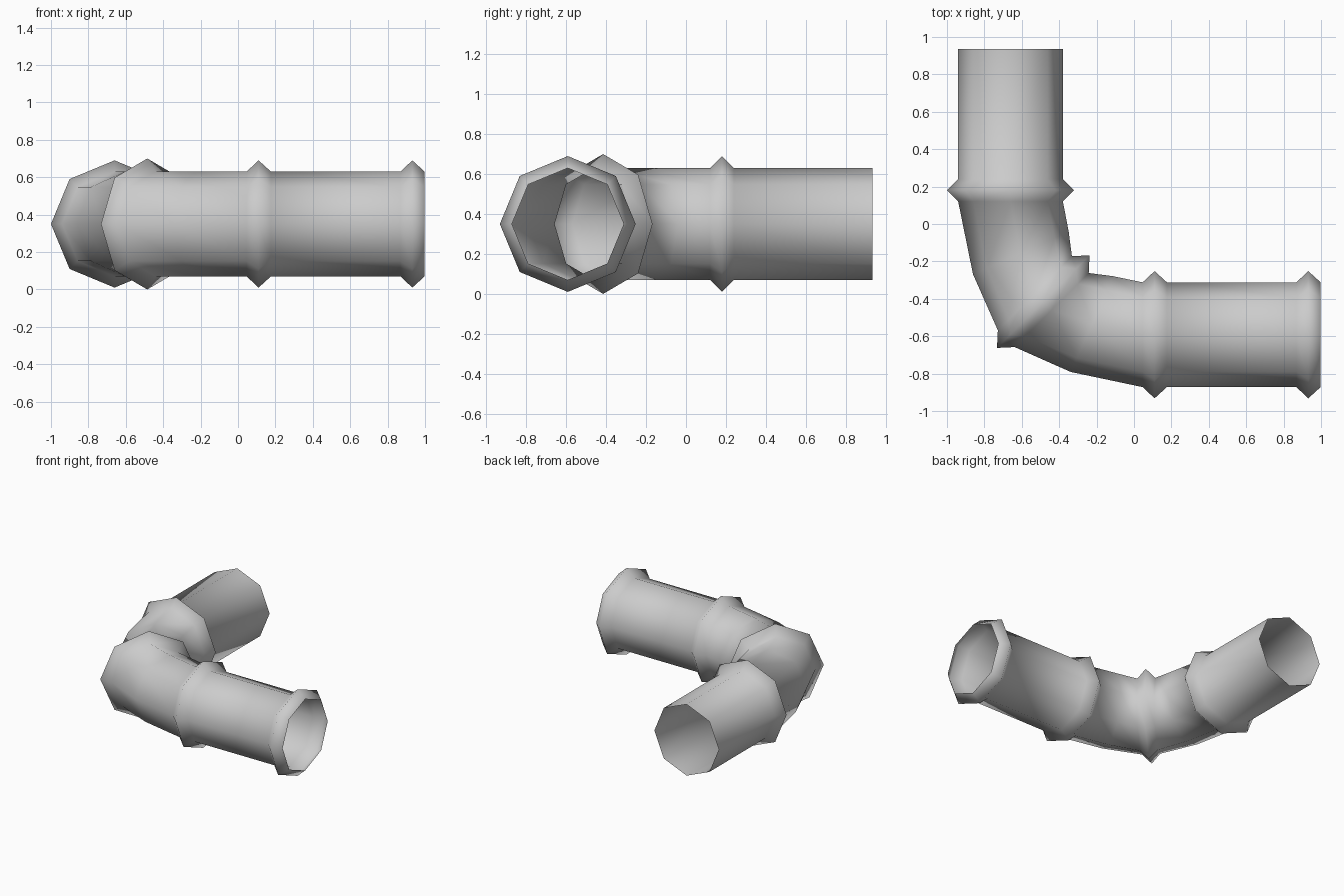
import bpy, bmesh
from math import sin, cos, pi, radians
from mathutils import Vector

if "Cube" in bpy.data.objects:
    bpy.data.objects.remove(bpy.data.objects["Cube"])

SIDES, R, RC, Z = 8, 0.28, 0.34, 0.35

# Stations along the pipe: centre x, centre y, heading of the cross axis (degrees), radius
stations = [(-0.66, 0.935, 0, R)]                                    # plain open end
stations += [(-0.66, 0.18 + d, 0, r) for d, r in ((0.06, R), (0, RC), (-0.06, R))]
stations += [
    (-0.605, -0.155, 24, R),                                         # bend, first half
    (-0.53, -0.37, 45, R), (-0.485, -0.415, 45, 0.35), (-0.44, -0.46, 45, R),
    (-0.225, -0.535, 66, R),                                         # bend, second half
]
for cx in (0.11, 0.932):                                             # two collars on the x arm
    stations += [(cx + d, -0.592, 90, r) for d, r in ((-0.064, R), (0, RC), (0.066, R))]


def loft(name, stations):
    bm = bmesh.new()
    rings = []
    for x, y, a, r in stations:
        across = Vector((cos(radians(a)), sin(radians(a)), 0))
        rings.append([bm.verts.new(Vector((x, y, Z)) + across * r * cos(t) + Vector((0, 0, r * sin(t))))
                      for t in (2 * pi * i / SIDES for i in range(SIDES))])
    for a, b in zip(rings, rings[1:]):
        for i in range(SIDES):
            j = (i + 1) % SIDES
            bm.faces.new((a[i], a[j], b[j], b[i])).smooth = True
    bmesh.ops.recalc_face_normals(bm, faces=bm.faces)
    # make sure normals point away from the pipe axis
    bm.faces.ensure_lookup_table()
    f = bm.faces[0]
    if f.normal.dot(f.calc_center_median() - Vector((-0.66, 0.5, Z))) < 0:
        bmesh.ops.reverse_faces(bm, faces=bm.faces)
    me = bpy.data.meshes.new(name)
    bm.to_mesh(me)
    bm.free()
    ob = bpy.data.objects.new(name, me)
    bpy.context.collection.objects.link(ob)
    return ob


# Hollow elbow pipe with its collars
loft("elbow_pipe", stations)
